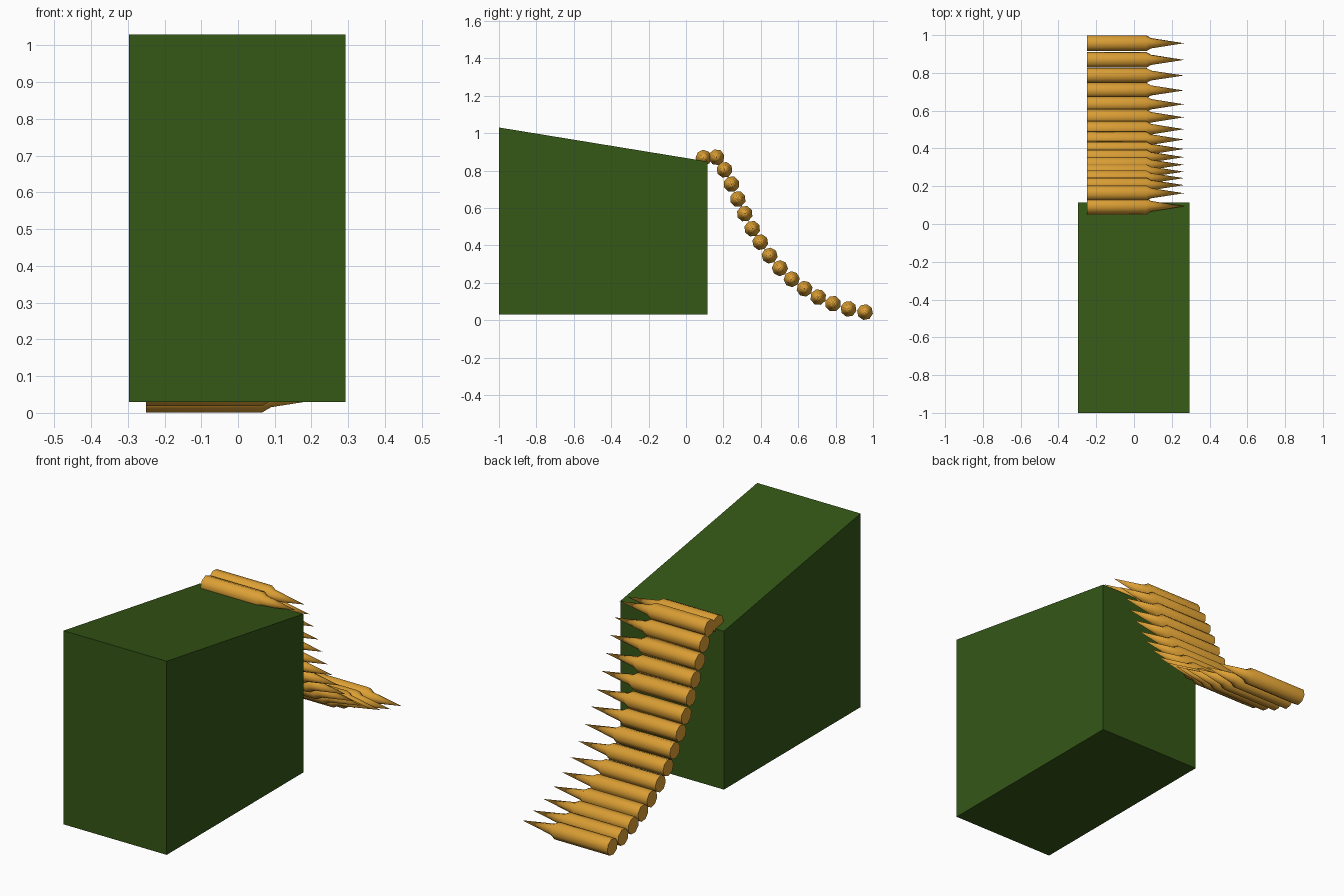
import bpy, bmesh
from math import cos, sin, pi, atan2

if "Cube" in bpy.data.objects:
    bpy.data.objects.remove(bpy.data.objects["Cube"])


def material(name, color):
    mat = bpy.data.materials.new(name)
    mat.diffuse_color = (*color, 1)
    mat.use_nodes = True
    mat.node_tree.nodes["Principled BSDF"].inputs["Base Color"].default_value = mat.diffuse_color
    return mat


def finish(bm, name, mat):
    bmesh.ops.recalc_face_normals(bm, faces=bm.faces)
    mesh = bpy.data.meshes.new(name)
    bm.to_mesh(mesh)
    bm.free()
    mesh.materials.append(mat)
    ob = bpy.data.objects.new(name, mesh)
    bpy.context.collection.objects.link(ob)
    return ob


green = material("green_paint", (0.035, 0.095, 0.008))
brass = material("brass", (0.72, 0.35, 0.035))

# Ammo box: side profile (y, z) with a sloping lid, extruded along x
profile = [(-1, 0.03), (0.115, 0.03), (0.115, 0.848), (-1, 1.03)]
bm = bmesh.new()
side = bm.faces.new([bm.verts.new((-0.297, y, z)) for y, z in profile])
ext = bmesh.ops.extrude_face_region(bm, geom=[side])
bmesh.ops.translate(bm, vec=(0.59, 0, 0),
                    verts=[v for v in ext["geom"] if isinstance(v, bmesh.types.BMVert)])
finish(bm, "ammo_box", green)

# Cartridge: octagonal case, shoulder and pointed tip along x
SIDES = 8
RINGS = [(-0.25, 0.043), (0.065, 0.043), (0.09, 0.028)]
TIP = 0.265


def cartridge(name, y, z, angle):
    bm = bmesh.new()
    rings = []
    for x, r in RINGS:
        rings.append([bm.verts.new((x, y + r * cos(angle + 2 * pi * i / SIDES),
                                    z + r * sin(angle + 2 * pi * i / SIDES)))
                      for i in range(SIDES)])
    tip = bm.verts.new((TIP, y, z))
    bm.faces.new(rings[0])
    for i in range(SIDES):
        j = (i + 1) % SIDES
        for a, b in zip(rings, rings[1:]):
            bm.faces.new((a[i], a[j], b[j], b[i]))
        bm.faces.new((rings[-1][i], rings[-1][j], tip))
    ob = finish(bm, name, brass)
    bpy.ops.object.select_all(action='DESELECT')
    ob.select_set(True)
    bpy.context.view_layer.objects.active = ob
    bpy.ops.object.shade_smooth_by_angle(angle=pi / 3.5)


# Belt path (y, z): over the edge of the box and down to the floor
path = [(0.094, 0.868), (0.163, 0.871), (0.206, 0.804), (0.243, 0.727),
        (0.277, 0.647), (0.314, 0.569), (0.354, 0.489), (0.397, 0.417),
        (0.447, 0.345), (0.502, 0.278), (0.565, 0.219), (0.634, 0.168),
        (0.707, 0.123), (0.786, 0.088), (0.869, 0.060), (0.957, 0.043)]
for k, (y, z) in enumerate(path):
    a, b = path[max(k - 1, 0)], path[min(k + 1, len(path) - 1)]
    cartridge(f"cartridge_{k + 1:02d}", y, z, atan2(b[1] - a[1], b[0] - a[0]))
